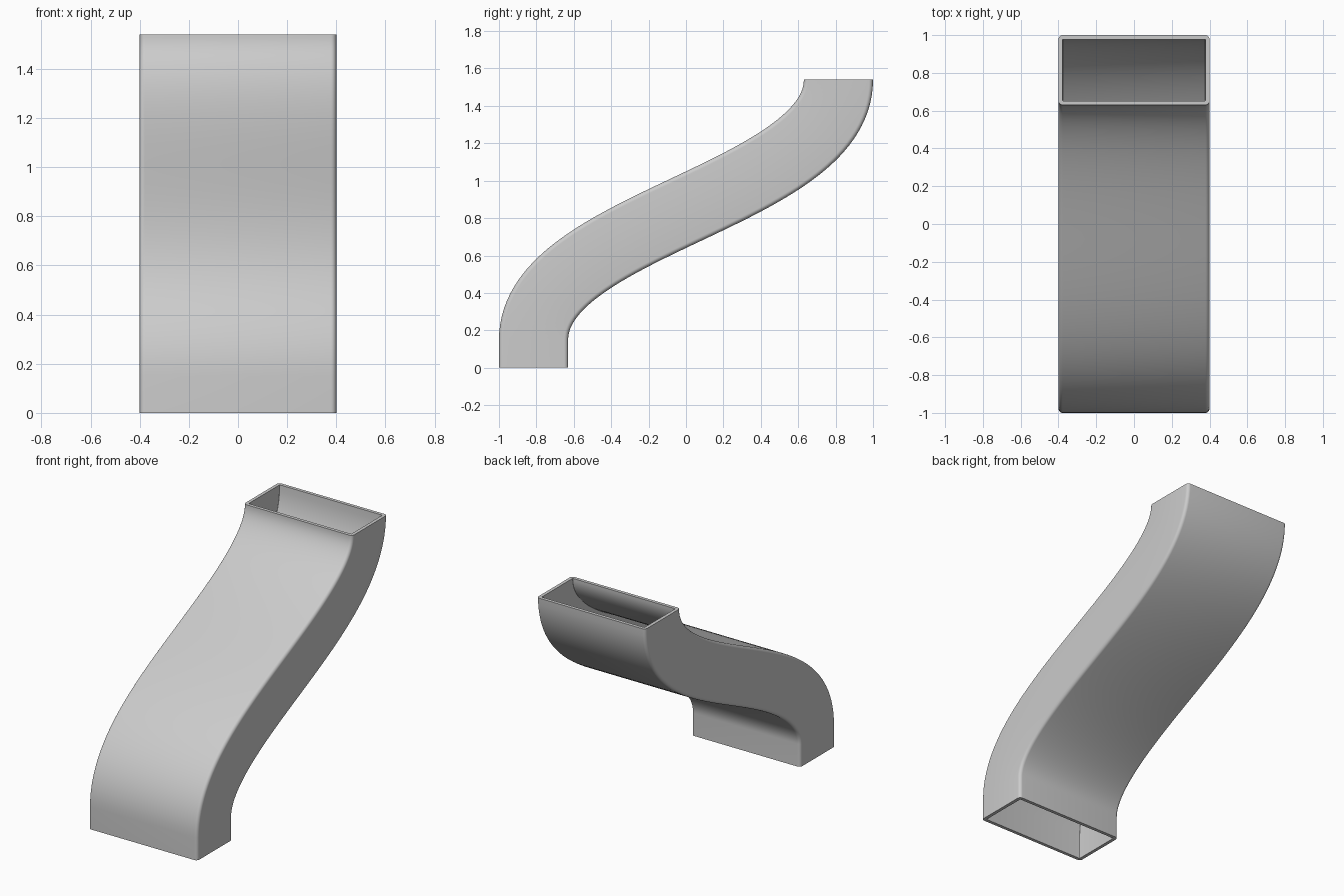
import bpy, bmesh, math
from mathutils import Vector

if "Cube" in bpy.data.objects:
    bpy.data.objects.remove(bpy.data.objects["Cube"], do_unlink=True)

WIDTH, DEPTH, WALL = 0.8, 0.37, 0.022
REACH, FOOT, TOP, HANDLE = 0.815, 0.15, 1.54, 0.62
STEPS, CORNER_STEPS = 64, 6

grey = bpy.data.materials.new("duct_grey")
grey.use_nodes = True
colour = (0.6, 0.6, 0.6, 1)
grey.diffuse_color = colour
grey.node_tree.nodes["Principled BSDF"].inputs["Base Color"].default_value = colour


def rounded_rectangle(width, depth, radius):
    """Section outline as (across, outward) pairs, counter-clockwise."""
    points = []
    for corner, (sx, sy) in enumerate([(1, 1), (-1, 1), (-1, -1), (1, -1)]):
        for i in range(CORNER_STEPS + 1):
            a = math.pi / 2 * (corner + i / CORNER_STEPS)
            points.append((sx * (width / 2 - radius) + radius * math.cos(a),
                           sy * (depth / 2 - radius) + radius * math.sin(a)))
    return points


def centre_line():
    """Straight foot followed by an S bend, as (point, tangent) pairs."""
    up = Vector((0, 0, 1))
    path = [(Vector((0, -REACH, 0)), up)]
    p0, p3 = Vector((0, -REACH, FOOT)), Vector((0, REACH, TOP))
    p1, p2 = p0 + up * HANDLE, p3 - up * HANDLE
    for i in range(STEPS + 1):
        t = i / STEPS
        u = 1 - t
        point = p0 * u**3 + p1 * 3 * u * u * t + p2 * 3 * u * t * t + p3 * t**3
        tangent = (p1 - p0) * u * u + (p2 - p1) * 2 * u * t + (p3 - p2) * t * t
        path.append((point, tangent.normalized()))
    return path


def sweep(bm, section, path):
    """Skin the section along the path and return the rings of vertices."""
    across = Vector((1, 0, 0))
    rings = []
    for point, tangent in path:
        outward = tangent.cross(across)
        rings.append([bm.verts.new(point + across * a + outward * b) for a, b in section])
    for lower, upper in zip(rings, rings[1:]):
        join(bm, lower, upper)
    return rings


def join(bm, first, second):
    n = len(first)
    for i in range(n):
        j = (i + 1) % n
        bm.faces.new((first[i], first[j], second[j], second[i]))


# Outer and inner skins, joined by flat rims at both open ends
bm = bmesh.new()
path = centre_line()
outer = sweep(bm, rounded_rectangle(WIDTH, DEPTH, 0.022), path)
inner = sweep(bm, rounded_rectangle(WIDTH - 2 * WALL, DEPTH - 2 * WALL, 0.004), path)
for end in (0, -1):
    join(bm, outer[end], inner[end])
bmesh.ops.recalc_face_normals(bm, faces=bm.faces)

mesh = bpy.data.meshes.new("curved_duct")
bm.to_mesh(mesh)
bm.free()
mesh.materials.append(grey)
duct = bpy.data.objects.new("curved_duct", mesh)
bpy.context.collection.objects.link(duct)
bpy.context.view_layer.objects.active = duct
duct.select_set(True)
bpy.ops.object.shade_smooth_by_angle(angle=math.radians(35))
